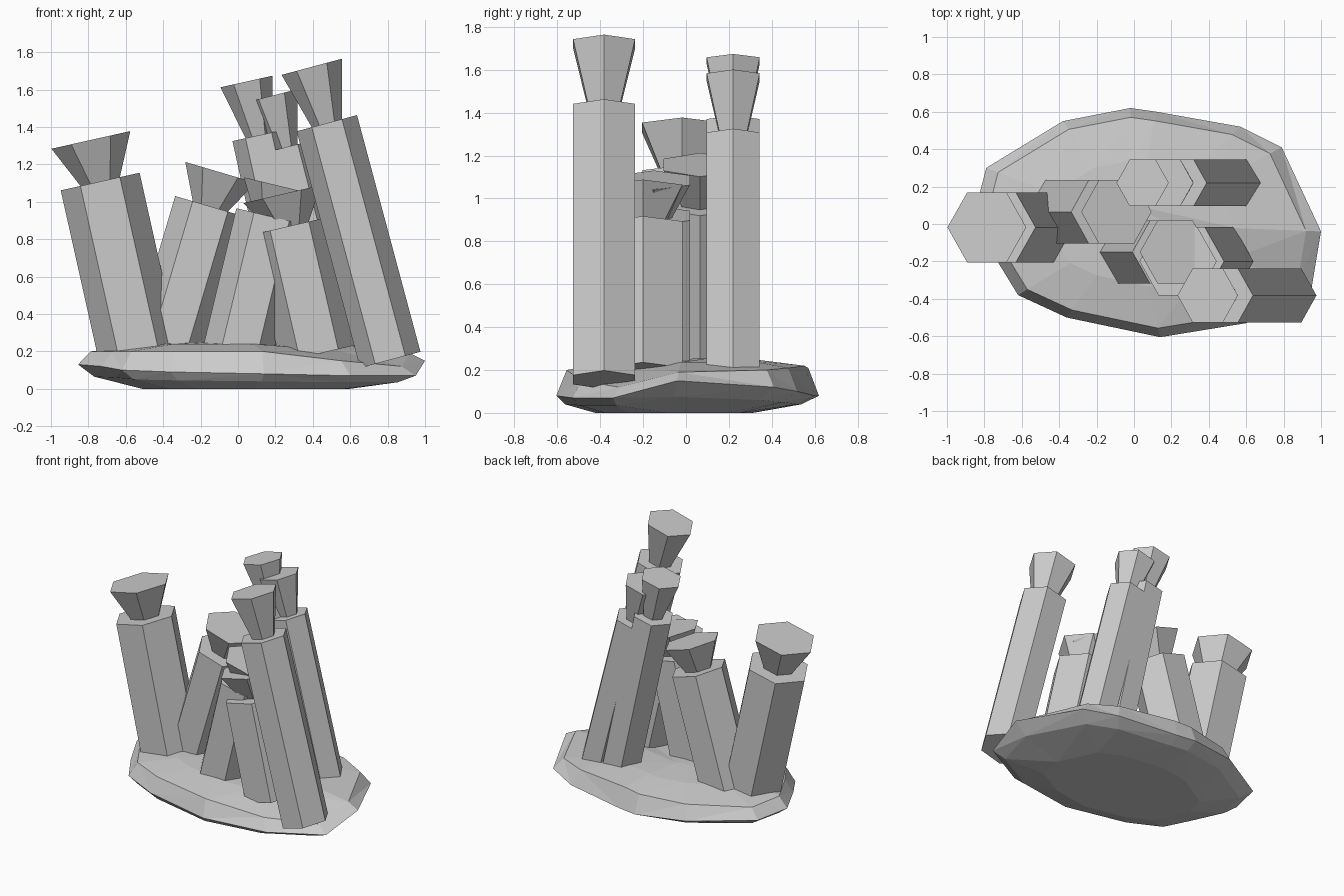
import bpy
import bmesh
from math import cos, sin, radians, pi
from mathutils import Matrix, Vector

default_cube = bpy.data.objects.get("Cube")
if default_cube:
    bpy.data.objects.remove(default_cube, do_unlink=True)


def flat_material(name, colour):
    mat = bpy.data.materials.new(name)
    mat.use_nodes = True
    mat.diffuse_color = colour
    mat.node_tree.nodes["Principled BSDF"].inputs["Base Color"].default_value = colour
    return mat


stone = flat_material("stone_grey", (0.6, 0.6, 0.6, 1))


def skin_rings(name, rings, tip=None):
    """Bridge closed rings of points, capping the bottom and the top (or a tip)."""
    bm = bmesh.new()
    loops = [[bm.verts.new(p) for p in ring] for ring in rings]
    count = len(loops[0])
    for low, high in zip(loops, loops[1:]):
        for i in range(count):
            j = (i + 1) % count
            bm.faces.new((low[i], low[j], high[j], high[i]))
    bm.faces.new(loops[0][::-1])
    if tip is None:
        bm.faces.new(loops[-1])
    else:
        peak = bm.verts.new(tip)
        for i in range(count):
            bm.faces.new((loops[-1][i], loops[-1][(i + 1) % count], peak))
    bmesh.ops.recalc_face_normals(bm, faces=bm.faces)
    mesh = bpy.data.meshes.new(name)
    bm.to_mesh(mesh)
    bm.free()
    mesh.materials.append(stone)
    obj = bpy.data.objects.new(name, mesh)
    bpy.context.collection.objects.link(obj)
    return obj


def hexagon(radius, z):
    return [(radius * cos(k * pi / 3), radius * sin(k * pi / 3), z) for k in range(6)]


def crystal(name, shoulder, radius, tilt, length, flare, neck=0.5):
    """Leaning six-sided column, narrowed at the shoulder and flared to its cap."""
    rings = [hexagon(radius, -length), hexagon(radius, 0),
             hexagon(radius * neck, 0), hexagon(radius, flare)]
    obj = skin_rings(name, rings)
    obj.matrix_world = (Matrix.Translation(Vector(shoulder))
                        @ Matrix.Rotation(radians(tilt), 4, "Y"))


# Leaning crystals: shoulder centre, radius, lean, shaft length, flare height
crystal("left_front_crystal", (0.475, -0.382, 1.42), 0.167, -15, 1.31, 0.312)
crystal("back_tall_crystal", (0.11, 0.22, 1.355), 0.143, -12.5, 1.2, 0.295)
crystal("back_short_crystal", (0.25, 0.22, 1.29), 0.143, -14.5, 1.15, 0.285)
crystal("right_crystal", (-0.737, -0.018, 1.108), 0.216, -12.6, 0.95, 0.228)
crystal("middle_crystal", (-0.148, 0.065, 0.975), 0.196, 16.5, 0.83, 0.19)
crystal("crossing_crystal", (0.18, -0.15, 0.92), 0.194, 13.5, 0.74, 0.17)
crystal("front_short_crystal", (0.275, -0.2, 0.87), 0.212, -13, 0.7, 0.175)

# Rock base: rim x, y, rim height, shoulder height
outline = [
    (1, -0.04, 0.15, 0.19), (0.79, 0.41, 0.12, 0.2), (0.57, 0.52, 0.1, 0.21),
    (0.12, 0.6, 0.08, 0.22), (-0.02, 0.62, 0.08, 0.21), (-0.38, 0.55, 0.1, 0.2),
    (-0.79, 0.3, 0.12, 0.19), (-0.855, 0.05, 0.13, 0.2), (-0.73, -0.2, 0.12, 0.2),
    (-0.62, -0.38, 0.1, 0.2), (-0.36, -0.5, 0.09, 0.2), (0.14, -0.605, 0.08, 0.2),
    (0.6, -0.53, 0.07, 0.15), (0.95, -0.34, 0.07, 0.12),
]
underside = [(x * 0.6, y * 0.6 - 0.06, 0) for x, y, rim, top in outline]
lower = [(x * 0.9, y * 0.9 - 0.02, rim * 0.5) for x, y, rim, top in outline]
rim_ring = [(x, y, rim) for x, y, rim, top in outline]
shoulder_ring = [(x * 0.92, y * 0.92, top) for x, y, rim, top in outline]
crown = [(x * 0.55, y * 0.55, top * 0.4 + 0.16) for x, y, rim, top in outline]
rock = skin_rings("rock_base", [underside, lower, rim_ring, shoulder_ring, crown],
                  tip=(0, 0.1, 0.255))

# Break the rock into triangular facets
facets = rock.modifiers.new("facets", "TRIANGULATE")
facets.quad_method = "SHORTEST_DIAGONAL"
